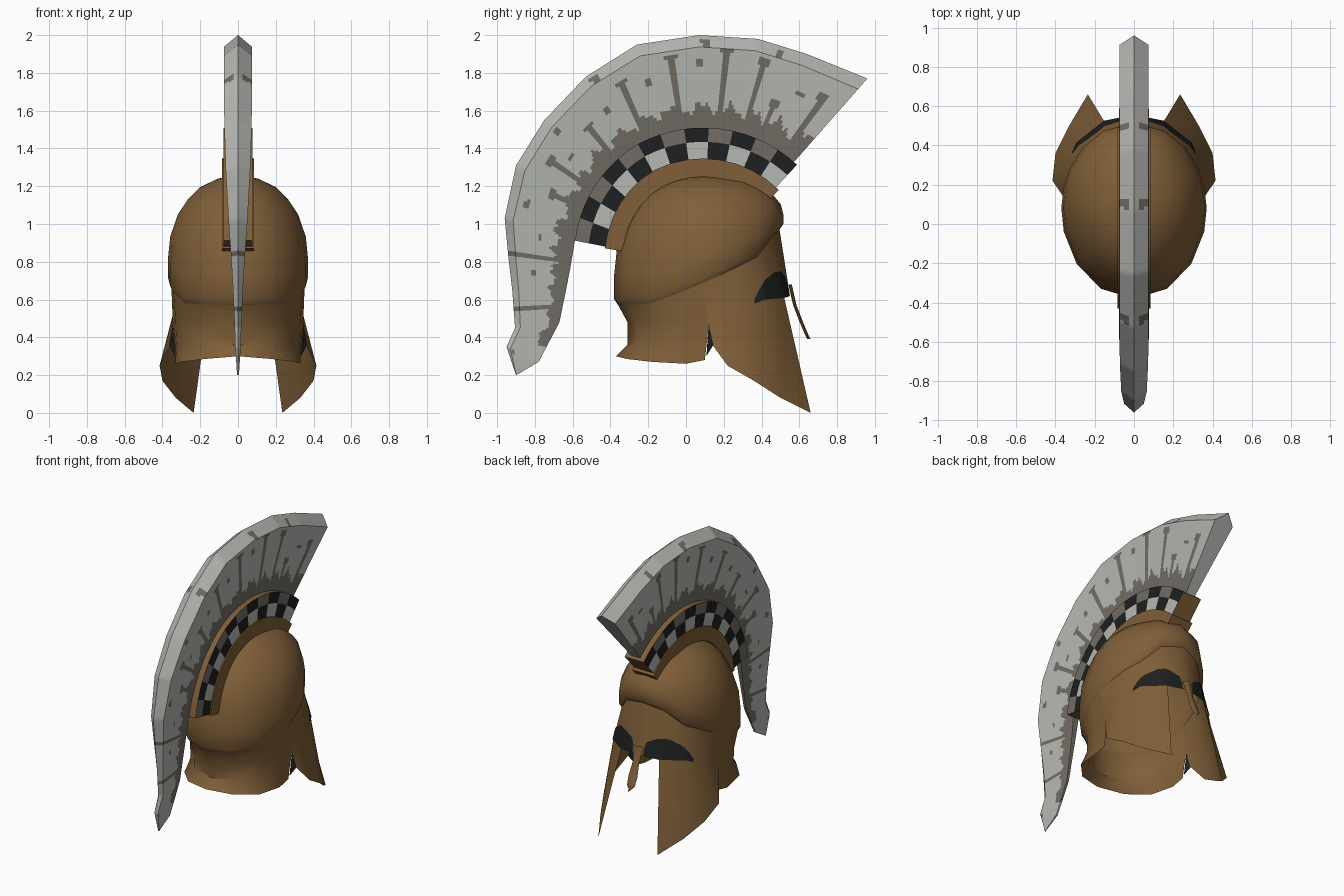
import bpy, bmesh, math
from mathutils import Vector

if "Cube" in bpy.data.objects:
    bpy.data.objects.remove(bpy.data.objects["Cube"])


def material(name, rgb):
    m = bpy.data.materials.new(name)
    m.diffuse_color = (*rgb, 1)
    m.use_nodes = True
    m.node_tree.nodes["Principled BSDF"].inputs["Base Color"].default_value = m.diffuse_color
    return m


BRONZE = material("bronze", (0.215, 0.115, 0.04))
LIGHT = material("light grey", (0.47, 0.48, 0.45))
TAUPE = material("taupe", (0.17, 0.155, 0.13))
DARK = material("near black", (0.013, 0.014, 0.015))


def make(name, verts, faces, mats, index=None, mirror=False, angle=35, shell=False):
    """Mesh object; open shells are turned to face away from the head centre."""
    bm = bmesh.new()
    vs = [bm.verts.new(v) for v in verts]
    for i, f in enumerate(faces):
        face = bm.faces.new([vs[k] for k in f])
        face.material_index = index[i] if index else 0
    bmesh.ops.remove_doubles(bm, verts=bm.verts, dist=0.0005)
    bmesh.ops.recalc_face_normals(bm, faces=bm.faces)
    if shell:
        c = Vector((0, 0.08, 0.6))
        if sum(f.normal.dot(f.calc_center_median() - c) for f in bm.faces) < 0:
            bmesh.ops.reverse_faces(bm, faces=bm.faces)
    me = bpy.data.meshes.new(name)
    bm.to_mesh(me)
    bm.free()
    for m in mats:
        me.materials.append(m)
    me.shade_smooth()
    me.set_sharp_from_angle(angle=math.radians(angle))
    ob = bpy.data.objects.new(name, me)
    bpy.context.collection.objects.link(ob)
    if mirror:
        ob.modifiers.new("mirror", 'MIRROR').merge_threshold = 0.002
    return ob


def grid(name, rows, mat, **kw):
    """Half shell from rows of points; None leaves a gap."""
    n = len(rows[0])
    verts = [p or (0, 0, 0) for r in rows for p in r]
    faces = []
    for j in range(len(rows) - 1):
        for i in range(n - 1):
            if None not in (rows[j][i], rows[j][i + 1], rows[j + 1][i], rows[j + 1][i + 1]):
                faces.append((j * n + i, j * n + i + 1, (j + 1) * n + i + 1, (j + 1) * n + i))
    used = sorted({k for f in faces for k in f})
    remap = {k: q for q, k in enumerate(used)}
    return make(name, [verts[k] for k in used],
                [tuple(remap[k] for k in f) for f in faces], [mat],
                mirror=True, shell=True, **kw)


def lerp_table(t, x):
    for (a, p), (b, q) in zip(t, t[1:]):
        if x <= b:
            return p + (q - p) * max(0, x - a) / (b - a)
    return t[-1][1]


# Skull dome above the slanted brow ridge
RIDGE = [(-0.4, 0.6), (-0.2, 0.61), (0, 0.68), (0.2, 0.765), (0.4, 0.86), (0.5, 1.0)]
THETA = [math.radians(a) for a in (0, 25, 45, 62, 76, 90, 105, 128, 153, 180)]


def skull(th, r, h):
    ry = 0.435 if math.cos(th) > 0 else 0.46
    z0 = lerp_table(RIDGE, 0.08 + ry * math.cos(th))
    z = z0 - 0.03 if h < 0 else z0 + (1.26 - z0) * h
    return (0.37 * r * math.sin(th), 0.08 + ry * r * math.cos(th), z)


DOME = [(0.955, -1), (1, 0), (1, 0.2), (0.97, 0.4), (0.87, 0.6), (0.73, 0.75),
        (0.56, 0.87), (0.3, 0.96), (0, 1)]
grid("skull_dome", [[skull(t, r, h) for t in THETA] for r, h in DOME], BRONZE)
rim = [skull(t, 0.955, -1) for t in THETA]

# Brow and flared cheek guards
eye_row = [(0, 0.55, 0.62), (0.15, 0.52, 0.61), (0.29, 0.41, 0.60),
           (0.335, 0.30, 0.55), (0.345, 0.20, 0.52), (0.345, 0.12, 0.47)]
cheek_row = [None, (0.235, 0.66, 0), (0.33, 0.50, 0.08), (0.40, 0.36, 0.17),
             (0.415, 0.22, 0.25), (0.36, 0.14, 0.36)]
grid("brow_and_cheek_guards", [rim[:6], eye_row, cheek_row], BRONZE)

# Neck guard with flared hem
waist = [(0.345, 0.12, 0.47), (0.33, 0, 0.48), (0.29, -0.13, 0.48), (0.17, -0.26, 0.48), (0, -0.31, 0.48)]
low = [(0.335, 0.11, 0.37), (0.325, 0, 0.36), (0.28, -0.14, 0.36), (0.165, -0.26, 0.36), (0, -0.31, 0.36)]
hem = [(0.33, 0.10, 0.28), (0.33, 0, 0.26), (0.30, -0.18, 0.27), (0.18, -0.31, 0.285), (0, -0.37, 0.30)]
grid("neck_guard", [rim[5:], waist, low, hem], BRONZE)

# Dark slot between cheek and neck guards
make("ear_slots", [(0.345, 0.12, 0.47), (0.365, 0.145, 0.36), (0.333, 0.108, 0.30)],
     [(0, 1, 2)], [DARK], mirror=True, shell=True)


# Eye patches laid on the brow surface
def on_brow(u, v):
    i = min(int(u), 4)
    a = Vector(eye_row[i]).lerp(Vector(eye_row[i + 1]), u - i)
    b = Vector(rim[i]).lerp(Vector(rim[i + 1]), u - i)
    p = a.lerp(b, v)
    return tuple(p + Vector((p.x, p.y - 0.08, 0)).normalized() * 0.006)


EYE_TOP = [(0.28, 0.12), (0.36, 0.28), (0.8, 0.4), (1.3, 0.47), (1.8, 0.42), (2.2, 0.25), (2.45, 0.1)]
us = [0.28, 0.36, 0.6, 0.8, 1, 1.3, 1.6, 1.8, 2, 2.2, 2.45]
grid("eyes", [[on_brow(u, lerp_table(EYE_TOP, u) * k) for u in us] for k in (0, 0.5, 1)], DARK)

# Nose guard
NOSE = [(0.04, 0.55, 0.68), (0.025, 0.575, 0.57), (0.035, 0.61, 0.48), (0.03, 0.635, 0.42), (0, 0.65, 0.39)]
grid("nose_guard", [[(0, y + 0.01, z), (w, y - 0.008, z)] for w, y, z in NOSE], BRONZE)

# Crest rail and chequered holder: curved boxes about one centre
CY, CZ = 0.09, 0.78


def arc(r, deg):
    r -= 0.04 * max(0, (deg - 120) / 50)
    a = math.radians(deg)
    return CY + r * math.cos(a), CZ + r * math.sin(a)


def arc_box(name, radii, hw, a0, a1, n, mats, side_index):
    loop = [(hw, r) for r in radii] + [(-hw, r) for r in reversed(radii)]
    m, k = len(loop), len(radii)
    verts, faces, index = [], [], []
    for i in range(n + 1):
        verts += [(x, *arc(r, a0 + (a1 - a0) * i / n)) for x, r in loop]
    for i in range(n):
        for j in range(m):
            q = (j + 1) % m
            faces.append((i * m + j, i * m + q, (i + 1) * m + q, (i + 1) * m + j))
            side = j != k - 1 and j != m - 1
            row = j if j < k - 1 else m - 2 - j
            index.append(side_index(i, row) if side else 0)
    faces += [tuple(range(m)), tuple(range(n * m, n * m + m))]
    make(name, verts, faces, mats, index + [0, 0], angle=30)


arc_box("crest_rail", [0.47, 0.567], 0.085, 45, 170, 14, [BRONZE], lambda i, r: 0)


def chequer(i, row):
    # three strips per square keep the arc round
    if (i // 2 + row) % 2:
        return 1
    return 3 if row else 2


arc_box("chequered_crest_holder", [0.56, 0.655, 0.73], 0.076, 47, 169, 24,
        [BRONZE, DARK, LIGHT, TAUPE], chequer)

# Plume: (outer y, z, half width) stations swept over the rail and down the back
OUTER = [(0.96, 1.77, 0.075), (0.64, 1.90, 0.075), (0.38, 1.98, 0.075), (0.07, 2.0, 0.075),
         (-0.26, 1.95, 0.075), (-0.53, 1.78, 0.075), (-0.75, 1.55, 0.072), (-0.90, 1.31, 0.065),
         (-0.96, 1.03, 0.05), (-0.94, 0.82, 0.036), (-0.92, 0.65, 0.026), (-0.905, 0.45, 0.018),
         (-0.95, 0.35, 0.014), (-0.90, 0.20, 0.005)]
TAIL = [(-0.585, 0.93), (-0.61, 0.78), (-0.635, 0.65), (-0.67, 0.48), (-0.78, 0.27), (-0.89, 0.205)]
INNER = [arc(0.70, math.degrees(math.atan2(z - CZ, y - CY))) for y, z, _ in OUTER[:8]] + TAIL
# painted streaks (station, reach) and spots (station, height)
STREAKS = [(0.4, 0.72), (1.2, 0.5), (1.75, 0.85), (2.5, 0.9), (3.5, 0.86), (4.5, 0.78), (5.5, 0.62),
           (6.55, 0.72), (7.2, 0.52), (8.9, 1), (10.5, 1)]
SPOTS = [(0.8, 0.62), (1.5, 0.93), (3.0, 0.72), (4.0, 0.6), (4.9, 0.93), (5.0, 0.55), (6.0, 0.8),
         (6.2, 0.5), (7.6, 0.75), (8.3, 0.5), (9.4, 0.6), (12.1, 0.8), (2.9, 0.93)]


def stained(s, f):
    if s < 11.6 and f < 0.27 + 0.05 * math.sin(9 * s) + 0.03 * math.sin(23 * s):
        return 1
    for c, top in STREAKS:
        if f < top and abs(s - c) < 0.06 + (0.05 if f > top - 0.08 and top < 1 else 0):
            return 1
    return int(any(((s - c) / 0.09) ** 2 + ((f - h) / 0.04) ** 2 < 1 for c, h in SPOTS))


STEP, ROWS = 16, 25
cols = STEP * (len(OUTER) - 1)
fs = [j / ROWS for j in range(ROWS + 1)]
loop = [(1, f) for f in fs] + [(-1, f) for f in reversed(fs[:-1])]
m = len(loop)
verts, faces, index = [], [], []
for c in range(cols + 1):
    i = min(c // STEP, len(OUTER) - 2)
    t = c / STEP - i
    oy, oz, w = Vector(OUTER[i]).lerp(Vector(OUTER[i + 1]), t)
    iy, iz = Vector(INNER[i]).lerp(Vector(INNER[i + 1]), t)
    base = 0.45 * w
    for sgn, f in loop:
        hw = base + (w - base) * f / 0.88 if f <= 0.88 else w * (1 - f) / 0.12
        verts.append((sgn * hw, iy + (oy - iy) * f, iz + (oz - iz) * f))
for c in range(cols):
    for j in range(m):
        q = (j + 1) % m
        faces.append((c * m + j, c * m + q, (c + 1) * m + q, (c + 1) * m + j))
        f = 0 if q == 0 else (loop[j][1] + loop[q][1]) / 2
        index.append(stained((c + 0.5) / STEP, f))
faces += [tuple(range(m)), tuple(range(cols * m, cols * m + m))]
make("crest_plume", verts, faces, [LIGHT, TAUPE], index + [0, 0], angle=30)
